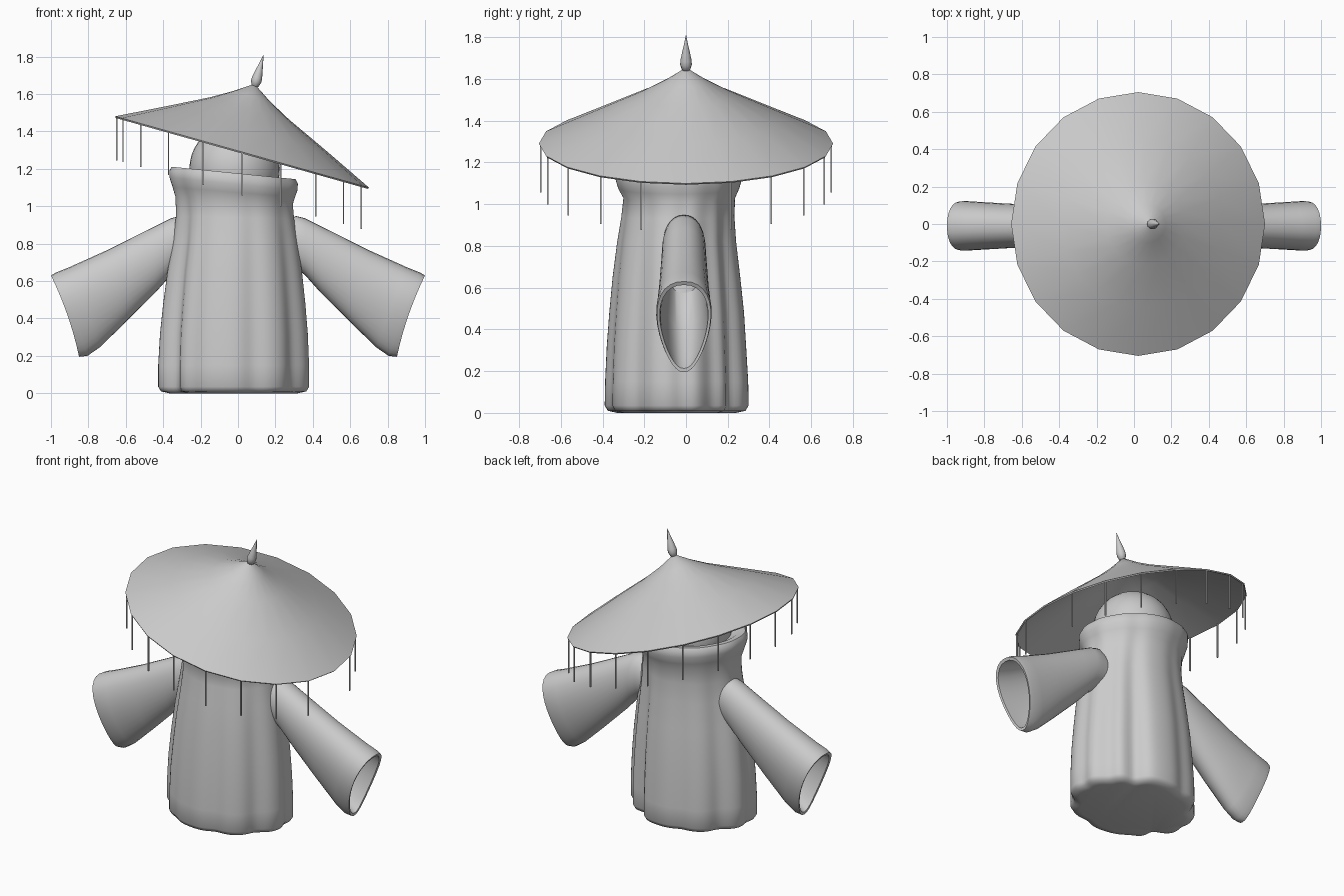
import bpy, bmesh
from math import sin, cos, pi, radians, exp, copysign
from mathutils import Vector, Matrix

TILT = Matrix.Rotation(radians(15.7), 4, 'Y')
RIM = Vector((0.022, 0, 1.29))


def make(name, bm, angle=50):
    bmesh.ops.recalc_face_normals(bm, faces=bm.faces)
    me = bpy.data.meshes.new(name)
    bm.to_mesh(me)
    bm.free()
    ob = bpy.data.objects.new(name, me)
    bpy.context.collection.objects.link(ob)
    bpy.ops.object.select_all(action='DESELECT')
    ob.select_set(True)
    bpy.context.view_layer.objects.active = ob
    if angle:
        bpy.ops.object.shade_smooth_by_angle(angle=radians(angle))
    return ob


def loft(name, rings, angle=50):
    """Skin a list of closed point rings and cap both ends."""
    bm = bmesh.new()
    vs = [[bm.verts.new(p) for p in r] for r in rings]
    n = len(vs[0])
    for a, b in zip(vs, vs[1:]):
        for i in range(n):
            j = (i + 1) % n
            bm.faces.new((a[i], a[j], b[j], b[i]))
    bm.faces.new(vs[0][::-1])
    bm.faces.new(vs[-1])
    return make(name, bm, angle)


def spow(v, e):
    return copysign(abs(v) ** e, v)


# robe: oval section with grooves (angle, depth, width) that fade toward the collar
GROOVES = [(57, 0.15, 10), (213, 0.15, 10), (32, 0.09, 11), (4, 0.05, 8), (286, 0.06, 9),
           (237, 0.04, 9), (325, 0.08, 11), (145, 0.08, 11), (108, 0.05, 9), (180, 0.04, 8)]


def robe_ring(x0, x1, y0, y1, z, fold, tilt=0.0, n=120):
    pts = []
    for i in range(n):
        deg = 360 * i / n
        k = 1.0
        for a, depth, w in GROOVES:
            d = (deg - a + 180) % 360 - 180
            k -= fold * depth * exp(-(d / w) ** 2)
        t = radians(deg)
        pts.append((k * cos(t), k * sin(t)))
    mx = max(abs(p[0]) for p in pts)
    my = max(abs(p[1]) for p in pts)
    ring = []
    for u, v in pts:
        x = (x0 + x1) / 2 + u / mx * (x1 - x0) / 2
        y = (y0 + y1) / 2 + v / my * (y1 - y0) / 2
        ring.append((x, y, z - tilt * (x + 0.025)))
    return ring


robe = [
    (-0.37, 0.32, -0.33, 0.24, 0.00, 1, 0),
    (-0.415, 0.365, -0.375, 0.285, 0.01, 1, 0),
    (-0.43, 0.38, -0.39, 0.30, 0.035, 1, 0),
    (-0.43, 0.38, -0.388, 0.298, 0.15, 1, 0),
    (-0.42, 0.373, -0.38, 0.288, 0.32, 0.9, 0),
    (-0.403, 0.36, -0.368, 0.278, 0.48, 0.85, 0),
    (-0.38, 0.342, -0.352, 0.26, 0.65, 0.75, 0),
    (-0.35, 0.318, -0.33, 0.24, 0.82, 0.6, 0),
    (-0.333, 0.30, -0.31, 0.232, 0.94, 0.4, 0.03),
    (-0.335, 0.293, -0.30, 0.235, 1.03, 0.3, 0.06),
    (-0.35, 0.305, -0.325, 0.255, 1.075, 0.2, 0.08),
    (-0.367, 0.318, -0.338, 0.268, 1.12, 0.2, 0.1),
    (-0.368, 0.32, -0.338, 0.268, 1.155, 0.2, 0.1),
    (-0.355, 0.308, -0.325, 0.255, 1.178, 0.2, 0.1),
    (-0.32, 0.275, -0.29, 0.225, 1.178, 0.15, 0.1),
    (-0.28, 0.235, -0.25, 0.19, 1.155, 0.1, 0.1),
    (-0.24, 0.20, -0.21, 0.15, 1.13, 0, 0.1),
]
loft("robe", [robe_ring(*r) for r in robe])

# head under the hat
bm = bmesh.new()
bmesh.ops.create_uvsphere(bm, u_segments=32, v_segments=20, radius=0.242,
                          matrix=Matrix.Translation((-0.018, -0.03, 1.2)))
make("head", bm)

# flared hollow sleeves: top x,z  bottom x,z  half width in y, egg amount, rim dip
sleeve = [
    (0.24, 0.91, 0.22, 0.70, 0.085, 0, 0),
    (0.31, 0.948, 0.31, 0.67, 0.10, 0, 0),
    (0.36, 0.935, 0.36, 0.63, 0.105, 0, 0),
    (0.46, 0.885, 0.44, 0.54, 0.108, 0.05, 0),
    (0.70, 0.765, 0.60, 0.38, 0.118, 0.1, 0),
    (0.90, 0.675, 0.74, 0.245, 0.126, 0.2, 0),
    (0.975, 0.645, 0.805, 0.20, 0.128, 0.28, 0.005),
    (1.0, 0.63, 0.85, 0.195, 0.124, 0.3, 0.015),
    (0.99, 0.613, 0.852, 0.213, 0.111, 0.3, 0.015),
    (0.90, 0.65, 0.765, 0.265, 0.108, 0.2, 0),
    (0.72, 0.735, 0.63, 0.40, 0.10, 0.1, 0),
    (0.50, 0.83, 0.46, 0.57, 0.08, 0, 0),
]
for name, s in (("right_sleeve", 1), ("left_sleeve", -1)):
    rings = []
    for tx, tz, bx, bz, w, egg, dip in sleeve:
        ring = []
        for i in range(32):
            a = 2 * pi * i / 32
            c = cos(a)
            ring.append((s * ((tx + bx) / 2 + c * (tx - bx) / 2 - dip * sin(a) ** 2),
                         -0.01 + w * spow(sin(a), 0.9) * (1 + egg * c),
                         (tz + bz) / 2 + c * (tz - bz) / 2))
        rings.append(ring)
    loft(name, rings, 60)


# tilted 20-sided straw hat, a thin hollow cone
def hat_ring(r, h, shift=0.0, n=20):
    return [RIM + TILT @ Vector((r * cos(2 * pi * i / n) + shift,
                                 r * sin(2 * pi * i / n), h)) for i in range(n)]


hat = [(0.004, 0.345, -0.035), (0.22, 0.222, -0.025), (0.45, 0.112, -0.01), (0.70, -0.008, 0),
       (0.705, 0.0, 0), (0.45, 0.124, -0.01), (0.22, 0.235, -0.025), (0.10, 0.302, -0.032),
       (0.004, 0.366, -0.035)]
loft("hat", [hat_ring(*h) for h in hat], 60)

# teardrop finial on the tip
finial = [(0.006, 0.35), (0.02, 0.36), (0.028, 0.385), (0.027, 0.405),
          (0.02, 0.44), (0.011, 0.48), (0.001, 0.53)]
loft("finial", [hat_ring(r, h, -0.03, 12) for r, h in finial], 60)

# threads hanging from the rim corners, one corner left bare
bm = bmesh.new()
for p in hat_ring(0.696, 0)[1:]:
    bmesh.ops.create_cube(bm, size=1, matrix=Matrix.Translation(p - Vector((0, 0, 0.117)))
                          @ Matrix.Diagonal((0.007, 0.007, 0.233, 1)))
make("hanging_threads", bm, 0)
